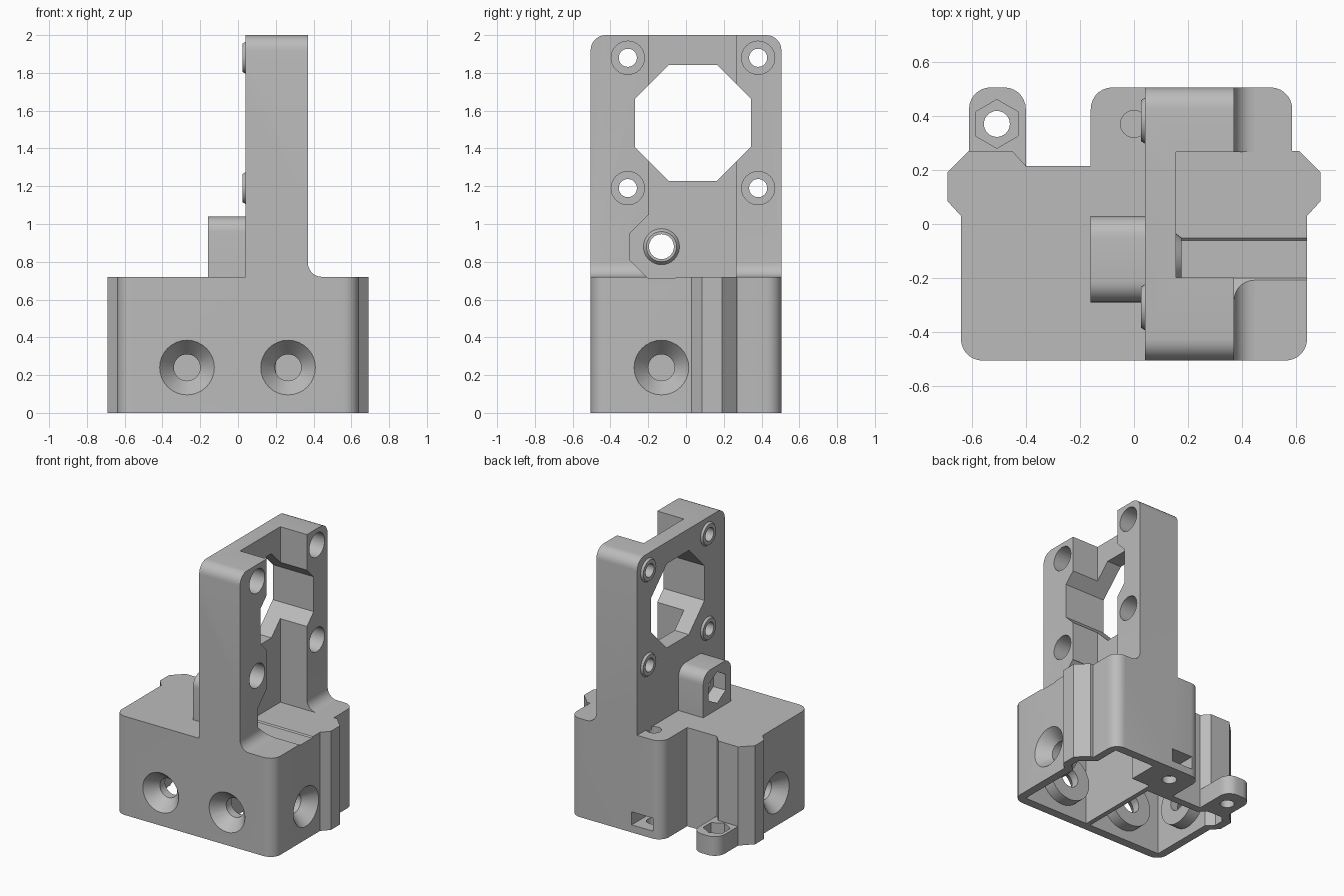
import bpy, bmesh
from math import cos, sin, pi, radians
from mathutils import Vector

cube = bpy.data.objects.get("Cube")
if cube:
    bpy.data.objects.remove(cube, do_unlink=True)

grey = bpy.data.materials.new("plain grey")
grey.use_nodes = True
COLOUR = (0.5, 0.5, 0.5, 1)
grey.diffuse_color = COLOUR
grey.node_tree.nodes["Principled BSDF"].inputs["Base Color"].default_value = COLOUR


def outline(points, steps=7):
    """Polygon whose points may carry a corner radius as third value."""
    out = []
    for i, p in enumerate(points):
        c = Vector(p[:2])
        if len(p) == 2:
            out.append(c)
            continue
        a = (Vector(points[i - 1][:2]) - c).normalized()
        b = (Vector(points[(i + 1) % len(points)][:2]) - c).normalized()
        r = p[2]
        centre = c + (a + b) * r          # right-angled corners only
        for k in range(steps + 1):
            t = k / steps * pi / 2
            out.append(centre - b * r * cos(t) - a * r * sin(t))
    return out


def ring(u, v, r, n=32, turn=0.0):
    return [Vector((u + r * cos(turn + 2 * pi * k / n), v + r * sin(turn + 2 * pi * k / n)))
            for k in range(n)]


def rect(u0, u1, v0, v1):
    return outline([(u0, v0), (u1, v0), (u1, v1), (u0, v1)])


def loft(name, axis, a, b, start, end=None):
    """Solid between two matching outlines at a and b along an axis."""
    end = end or start
    place = {"x": lambda p, w: (w, p.x, p.y),
             "y": lambda p, w: (p.x, w, p.y),
             "z": lambda p, w: (p.x, p.y, w)}[axis]
    bm = bmesh.new()
    lo = [bm.verts.new(place(p, a)) for p in start]
    hi = [bm.verts.new(place(p, b)) for p in end]
    bm.faces.new(lo)
    bm.faces.new(hi)
    n = len(lo)
    for i in range(n):
        j = (i + 1) % n
        bm.faces.new((lo[i], lo[j], hi[j], hi[i]))
    bmesh.ops.recalc_face_normals(bm, faces=bm.faces)
    mesh = bpy.data.meshes.new(name)
    bm.to_mesh(mesh)
    bm.free()
    mesh.materials.append(grey)
    obj = bpy.data.objects.new(name, mesh)
    bpy.context.collection.objects.link(obj)
    return obj


def combine(target, tool, operation):
    mod = target.modifiers.new("combine", "BOOLEAN")
    mod.object, mod.operation, mod.solver = tool, operation, "EXACT"
    bpy.context.view_layer.objects.active = target
    bpy.ops.object.modifier_apply(modifier=mod.name)
    bpy.data.objects.remove(tool, do_unlink=True)


def add(target, *args):
    combine(target, loft("addition", *args), "UNION")


def cut(target, *args):
    combine(target, loft("cutter", *args), "DIFFERENCE")


# Housing with side ears and a rear block
TOP, BACK = 0.72, 0.505
body = loft("bracket_body", "z", 0, TOP, outline([
    (-0.64, -BACK, 0.08), (0.64, -BACK, 0.08), (0.64, 0.03), (0.69, 0.085), (0.69, 0.19),
    (0.61, 0.27), (0.585, 0.27), (0.585, BACK, 0.08), (-0.16, BACK, 0.08), (-0.16, 0.215),
    (-0.4, 0.215), (-0.45, 0.27), (-0.61, 0.27), (-0.69, 0.19), (-0.69, 0.085), (-0.64, 0.03)]))

# Two hollow cells open at the bottom
CEILING = 0.64
cut(body, "z", -0.05, CEILING, outline([
    (0.05, -0.44), (0.58, -0.44), (0.58, 0.05), (0.63, 0.1), (0.63, 0.17),
    (0.53, 0.25), (0.53, 0.44), (0.2, 0.44), (0.2, 0.22), (0.05, 0.22)]))
cut(body, "z", -0.05, CEILING, outline([
    (-0.58, -0.44), (0.015, -0.44), (0.015, 0.16), (-0.42, 0.16), (-0.47, 0.21),
    (-0.59, 0.21), (-0.63, 0.17), (-0.63, 0.1), (-0.58, 0.05)]))

# Countersunk screw seats in the front and side walls
SCREW_Z = 0.24
for axis, u, wall, inward in (("y", -0.27, -BACK, 1), ("y", 0.265, -BACK, 1),
                              ("x", -0.13, 0.64, -1), ("x", -0.13, -0.64, 1)):
    at = lambda d: wall + inward * d
    add(body, axis, at(0.03), at(0.15), ring(u, SCREW_Z, 0.17))
    cut(body, axis, at(-0.01), at(0.09), ring(u, SCREW_Z, 0.153), ring(u, SCREW_Z, 0.07))
    cut(body, axis, at(0.05), at(0.3), ring(u, SCREW_Z, 0.07))

# Rear nut slot and vertical screw hole
cut(body, "z", 0.055, 0.15, rect(-0.085, 0.085, 0.28, 0.6))
cut(body, "z", -0.05, 0.1, ring(0, 0.37, 0.05))
cut(body, "z", 0.17, 0.8, ring(0, 0.37, 0.05))

# Rear tab with a hexagonal nut pocket
add(body, "z", 0, 0.14, outline([
    (-0.61, 0.22), (-0.4, 0.2), (-0.4, BACK, 0.08), (-0.61, BACK, 0.08)]))
cut(body, "z", 0.06, 0.2, ring(-0.507, 0.37, 0.09, 6, pi / 2))
cut(body, "z", -0.05, 0.1, ring(-0.507, 0.37, 0.048))

# Upright plate with a foot fillet and rounded top
tower = loft("tower", "y", -BACK, BACK, outline([
    (0.04, 0.7), (0.5, 0.7), (0.5, TOP), (0.37, TOP, 0.075), (0.37, 2), (0.04, 2)]))
combine(tower, loft("corner_shape", "x", -0.1, 0.7, outline([
    (-BACK, 0.6), (BACK, 0.6), (BACK, 2, 0.08), (-BACK, 2, 0.08)])), "INTERSECT")

# Channel and octagonal window
FLOOR_X = 0.155
cut(tower, "x", FLOOR_X, 0.7, rect(-0.197, 0.266, TOP, 2.1))
cut(tower, "x", -0.1, 0.7, ring(0.037, 1.535, 0.3325, 8, pi / 8))

# Hollow block for the clamp screw
HOLE = (-0.13, 0.88)
add(tower, "x", -0.16, 0.06, outline([
    (-0.29, 0.7), (0.03, 0.7), (0.03, 1.04, 0.08), (-0.29, 1.04, 0.08)]))
combine(body, tower, "UNION")
cut(body, "x", FLOOR_X, 0.7, ring(*HOLE, 0.182, 8, pi / 8))
add(body, "x", 0.14, 0.175, ring(*HOLE, 0.107), ring(*HOLE, 0.08))
cut(body, "x", -0.3, 0.3, ring(*HOLE, 0.066))
cut(body, "x", -0.3, -0.06, ring(*HOLE, 0.115, 6, pi / 2))

# Four mounting holes with raised collars and counterbores
for y in (-0.308, 0.382):
    for z in (1.19, 1.88):
        add(body, "x", 0.025, 0.06, ring(y, z, 0.075), ring(y, z, 0.097))
        cut(body, "x", FLOOR_X, 0.5, ring(y, z, 0.088))
        cut(body, "x", -0.1, 0.3, ring(y, z, 0.048))

# Smooth rounded surfaces, crisp edges
bpy.ops.object.select_all(action="DESELECT")
body.select_set(True)
bpy.context.view_layer.objects.active = body
bpy.ops.object.shade_smooth_by_angle(angle=radians(25))
